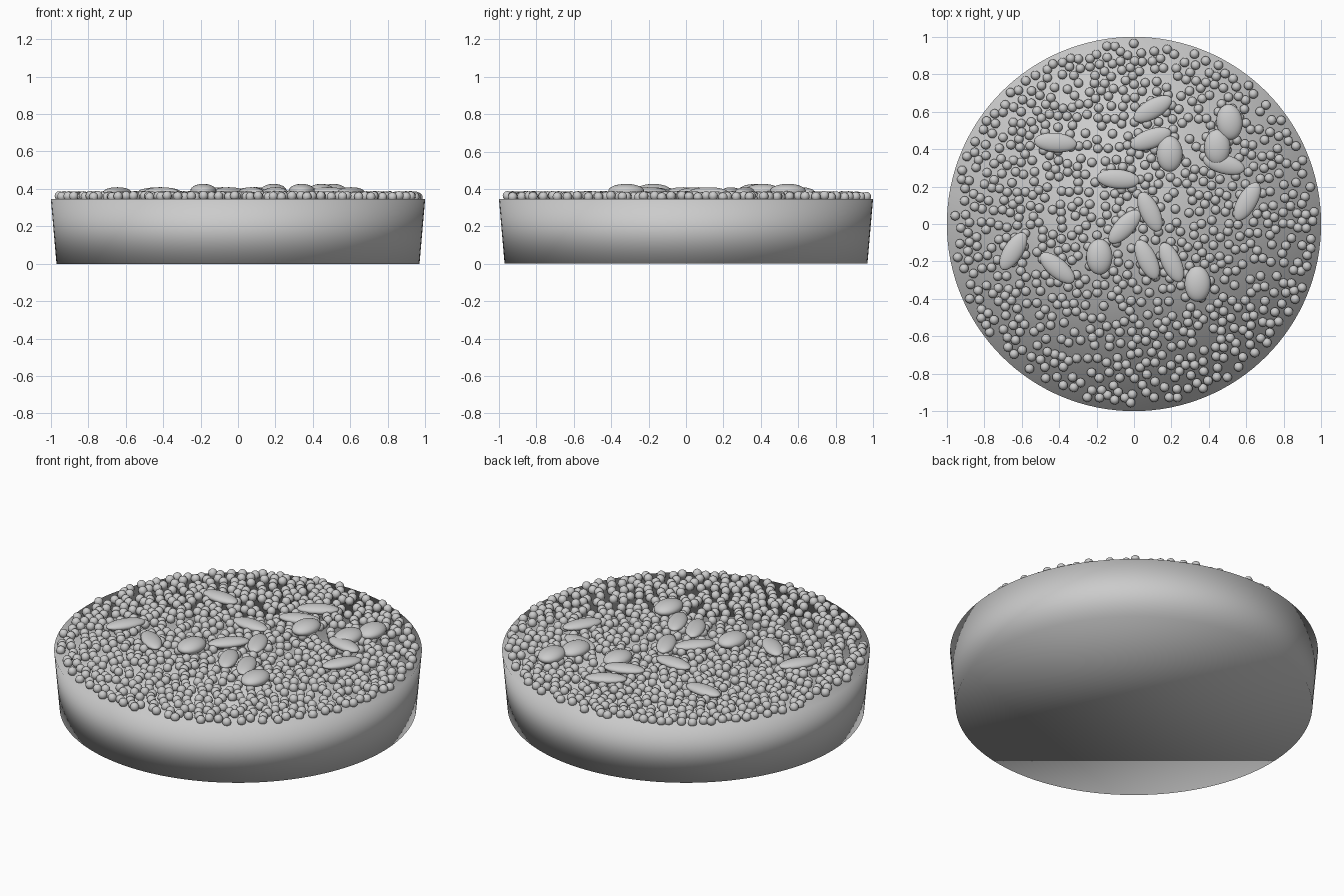
import bpy, bmesh, math, random
from mathutils import Vector

if "Cube" in bpy.data.objects:
    bpy.data.objects.remove(bpy.data.objects["Cube"])

random.seed(4)


def add_object(name, mesh):
    mesh.polygons.foreach_set("use_smooth", [True] * len(mesh.polygons))
    ob = bpy.data.objects.new(name, mesh)
    bpy.context.collection.objects.link(ob)
    return ob


def sphere_mesh(name, radius, u, v):
    bm = bmesh.new()
    bmesh.ops.create_uvsphere(bm, u_segments=u, v_segments=v, radius=radius)
    mesh = bpy.data.meshes.new(name)
    bm.to_mesh(mesh)
    bm.free()
    return mesh


# Slightly tapered round base, smooth all over
bpy.ops.mesh.primitive_cone_add(vertices=128, radius1=0.97, radius2=1.0,
                                depth=0.345, location=(0, 0, 0.1725))
base = bpy.context.object
base.name = "round_base"
bpy.ops.object.shade_smooth()

# Crumbs: small balls scattered over the top without much overlap
centres = []
while len(centres) < 880:
    r, a = 0.965 * math.sqrt(random.random()), random.uniform(0, math.tau)
    p = Vector((r * math.cos(a), r * math.sin(a), random.uniform(0.356, 0.364)))
    if all((p - q).length > 0.040 for q in centres):
        centres.append(p)

ball = sphere_mesh("ball_template", 0.025, 14, 8)
verts, faces = [], []
for c in centres:
    n = len(verts)
    verts += [v.co + c for v in ball.vertices]
    faces += [[n + i for i in f.vertices] for f in ball.polygons]
crumbs = bpy.data.meshes.new("crumbs")
crumbs.from_pydata(verts, [], faces)
add_object("crumbs", crumbs)

# Seeds and nuts: (x, y, angle in degrees)
seeds = [(0.10, 0.615, 30), (-0.42, 0.435, -5), (0.09, 0.455, 20),
         (-0.085, 0.24, -5), (0.48, 0.32, -15), (0.605, 0.12, 60),
         (0.085, 0.065, -65), (-0.05, -0.015, 47), (-0.645, -0.145, 58),
         (-0.41, -0.235, -40), (0.07, -0.19, -65), (0.20, -0.205, -65)]
nuts = [(0.51, 0.545, 95), (0.445, 0.41, 90), (0.19, 0.375, 90),
        (-0.185, -0.175, 90), (0.34, -0.32, 90)]

unit = sphere_mesh("ellipsoid", 1.0, 24, 14)


def scatter(name, spots, size, z):
    for i, (x, y, deg) in enumerate(spots):
        ob = add_object(f"{name}_{i + 1}", unit)
        ob.location = (x, y, z)
        ob.scale = size
        ob.rotation_euler.z = math.radians(deg)


scatter("long_seed", seeds, (0.115, 0.052, 0.026), 0.383)
scatter("round_nut", nuts, (0.096, 0.07, 0.038), 0.389)
